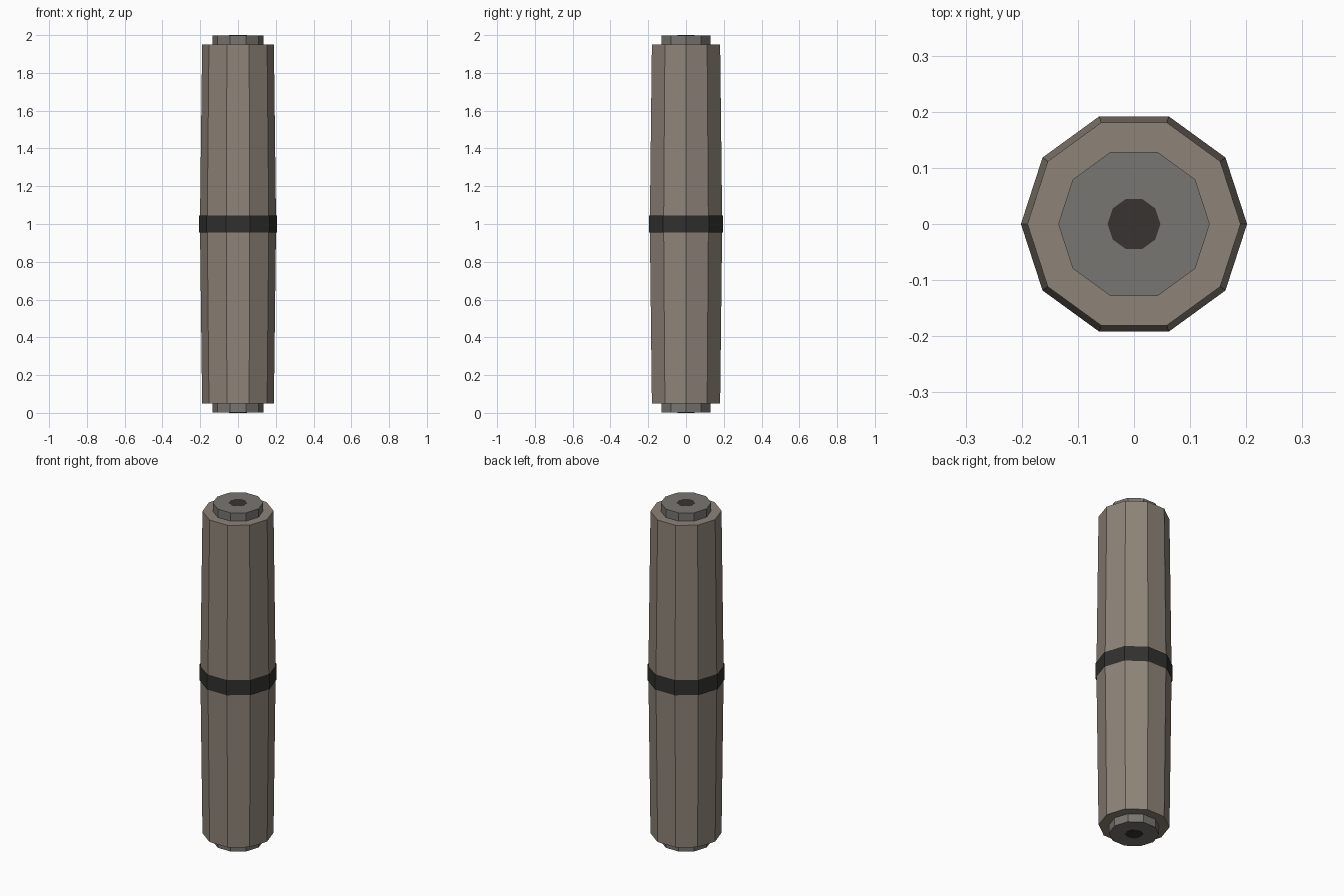
import bpy, bmesh, math

if "Cube" in bpy.data.objects:
    bpy.data.objects.remove(bpy.data.objects["Cube"])

SIDES = 10


def material(name, rgb):
    m = bpy.data.materials.new(name)
    m.diffuse_color = (*rgb, 1.0)
    m.use_nodes = True
    m.node_tree.nodes["Principled BSDF"].inputs["Base Color"].default_value = m.diffuse_color
    return m


def lathe(name, profile, mat, closed=True):
    """Ten-sided solid from (radius, z) rings listed bottom to top."""
    bm = bmesh.new()
    rings = []
    for r, z in profile:
        rings.append([bm.verts.new((r * math.cos(math.tau * i / SIDES),
                                    r * math.sin(math.tau * i / SIDES), z))
                      for i in range(SIDES)])
    for lo, hi in zip(rings, rings[1:]):
        for i in range(SIDES):
            j = (i + 1) % SIDES
            bm.faces.new((lo[i], lo[j], hi[j], hi[i]))
    if closed:
        bm.faces.new(rings[0][::-1])
        bm.faces.new(rings[-1])
    mesh = bpy.data.meshes.new(name)
    bm.to_mesh(mesh)
    bm.free()
    mesh.materials.append(mat)
    ob = bpy.data.objects.new(name, mesh)
    bpy.context.collection.objects.link(ob)
    return ob


wood = material("brown", (0.27, 0.23, 0.19))
metal = material("grey_metal", (0.19, 0.18, 0.165))
black = material("black_band", (0.03, 0.03, 0.028))
dark = material("dark_core", (0.04, 0.034, 0.03))

# Barrel body, widest at the middle
lathe("body", [(0.19, 0.05), (0.2015, 1.0), (0.19, 1.95)], wood)

# Open band wrapped round the middle
lathe("middle_band", [(0.207, 0.955), (0.207, 1.045)], black, closed=False)

# Stepped end caps, each with a dark core disc at its centre
for label, inner, outer, tip in (("bottom", 0.05, 0.001, 0.0),
                                 ("top", 1.95, 1.999, 2.0)):
    lo, hi = sorted((inner, outer))
    lathe(label + "_cap", [(0.135, lo), (0.135, hi)], metal)
    lo, hi = sorted((inner, tip))
    lathe(label + "_core", [(0.047, lo), (0.047, hi)], dark)
